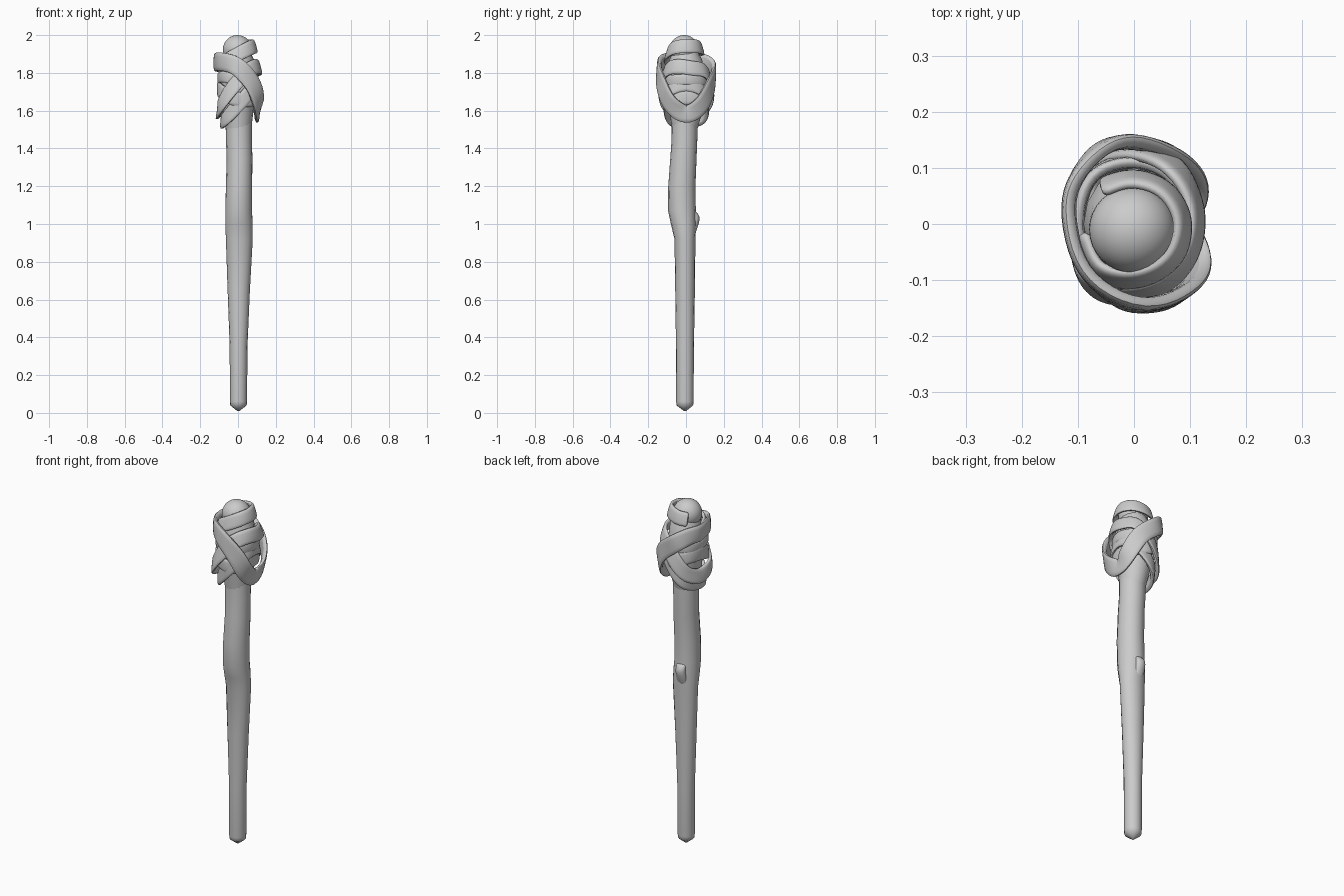
import bpy, bmesh, math
from mathutils import Vector

if "Cube" in bpy.data.objects:
    bpy.data.objects.remove(bpy.data.objects["Cube"])


def finish(name, bm, levels=0, angle=50):
    bmesh.ops.recalc_face_normals(bm, faces=bm.faces[:])
    me = bpy.data.meshes.new(name)
    bm.to_mesh(me)
    bm.free()
    ob = bpy.data.objects.new(name, me)
    bpy.context.collection.objects.link(ob)
    if levels:
        mod = ob.modifiers.new("Smooth", 'SUBSURF')
        mod.levels = mod.render_levels = levels
    bpy.context.view_layer.objects.active = ob
    ob.select_set(True)
    bpy.ops.object.shade_smooth_by_angle(angle=math.radians(angle))
    ob.select_set(False)
    return ob


def bridge(bm, rings, closed):
    n = len(rings[0])
    count = len(rings) if closed else len(rings) - 1
    for i in range(count):
        a, b = rings[i], rings[(i + 1) % len(rings)]
        for j in range(n):
            k = (j + 1) % n
            bm.faces.new((a[j], a[k], b[k], b[j]))
    if not closed:
        bm.faces.new(rings[0])
        bm.faces.new(rings[-1])


def lathe(name, sections, sides=16):
    """Stack of elliptical sections: z, x min, x max, y min, y max."""
    bm = bmesh.new()
    rings = []
    for z, x0, x1, y0, y1 in sections:
        ring = []
        for i in range(sides):
            a = 2 * math.pi * i / sides
            ring.append(bm.verts.new(((x0 + x1) / 2 + (x1 - x0) / 2 * math.cos(a),
                                      (y0 + y1) / 2 + (y1 - y0) / 2 * math.sin(a), z)))
        rings.append(ring)
    bridge(bm, rings, False)
    return finish(name, bm)


def strap(name, pts, width, thick=0.028, closed=True, flare=0.0, steps=3):
    """Flat ribbon swept along a smooth path around the head."""
    P = [Vector(p) for p in pts]
    n = len(P)
    get = (lambda i: P[i % n]) if closed else (lambda i: P[max(0, min(n - 1, i))])
    path = []
    for i in range(n if closed else n - 1):
        a, b, c, d = get(i - 1), get(i), get(i + 1), get(i + 2)
        for s in range(steps):
            t = s / steps
            path.append(0.5 * (2 * b + (c - a) * t + (2 * a - 5 * b + 4 * c - d) * t * t
                               + (3 * b - a - 3 * c + d) * t ** 3))
    if not closed:
        path.append(P[-1])
    m = len(path)
    bm = bmesh.new()
    rings = []
    for i, p in enumerate(path):
        nxt = path[(i + 1) % m] if closed else path[min(i + 1, m - 1)]
        prv = path[i - 1] if closed else path[max(i - 1, 0)]
        tan = (nxt - prv).normalized()
        out = Vector((p.x, p.y, 0))
        out = (out - tan * out.dot(tan)).normalized()
        side = tan.cross(out).normalized()
        if side.z < 0:
            side = -side
        w, h = width / 2, thick / 2
        prof = [(-w, -h), (-w, h * .6), (-w * .75, h), (w * .75, h), (w, h * .6), (w, -h)]
        rings.append([bm.verts.new(p + side * u + out * (v - flare * u)) for u, v in prof])
    bridge(bm, rings, closed)
    return finish(name, bm, 1, 60)


# Wooden shaft with pointed foot and a bend at mid height
lathe("shaft", [
    (0.01, -.004, .008, -.011, .001), (0.04, -.041, .046, -.05, .038),
    (0.06, -.043, .048, -.052, .04), (0.35, -.044, .05, -.053, .042),
    (0.65, -.055, .063, -.057, .047), (0.92, -.064, .078, -.061, .05),
    (1.0, -.067, .078, -.08, .054), (1.07, -.067, .074, -.095, .052),
    (1.2, -.064, .075, -.094, .05), (1.35, -.06, .076, -.083, .056),
    (1.45, -.064, .074, -.076, .06), (1.56, -.066, .074, -.075, .062)])

# Broken twig stub on the back of the shaft
bm = bmesh.new()
stub = [(.92, .022, .035, .02), (.98, .037, .034, .024), (1.03, .053, .03, .026),
        (1.055, .045, .03, .02), (1.075, .03, .03, .015)]
rings = [[bm.verts.new((r * math.cos(a), y + ry * math.sin(a), z))
          for a in [2 * math.pi * i / 10 for i in range(10)]] for z, y, r, ry in stub]
bridge(bm, rings, False)
finish("twig_stub", bm, 1)

# Swollen core behind the straps
lathe("head_core", [
    (1.5, -.064, .07, -.074, .06), (1.6, -.08, .082, -.088, .088),
    (1.7, -.09, .09, -.1, .1), (1.8, -.09, .09, -.1, .1),
    (1.87, -.08, .085, -.088, .085), (1.92, -.06, .06, -.065, .06)])

# Orb set in the top
bm = bmesh.new()
bmesh.ops.create_uvsphere(bm, u_segments=32, v_segments=20, radius=0.077)
bmesh.ops.translate(bm, verts=bm.verts[:], vec=(-.003, -.01, 1.923))
finish("orb", bm)

# Straps woven around the head
strap("outer_strap", [
    (-.117, .03, 1.855), (-.09, -.08, 1.86), (-.005, -.142, 1.835), (.078, -.128, 1.74),
    (.108, -.085, 1.64), (.1, 0, 1.58), (.105, .08, 1.63), (.065, .128, 1.73),
    (-.03, .146, 1.81), (-.09, .1, 1.85)], .1, .028)
strap("crossing_strap", [
    (-.1, -.02, 1.595), (-.09, -.095, 1.63), (-.03, -.122, 1.72), (.05, -.105, 1.81),
    (.1, -.05, 1.835), (.108, .03, 1.825), (.07, .1, 1.81), (0, .13, 1.73),
    (-.06, .11, 1.64), (-.095, .05, 1.6)], .08, .025, flare=.25)
strap("lower_strap", [
    (-.082, -.02, 1.54), (-.062, -.078, 1.56), (.01, -.108, 1.64), (.07, -.085, 1.71),
    (.096, 0, 1.74), (.07, .085, 1.71), (0, .108, 1.63), (-.06, .08, 1.56)], .075, .025, flare=.1)
strap("middle_strap", [
    (-.1, 0, 1.72), (-.075, -.085, 1.69), (0, -.11, 1.66), (.07, -.08, 1.66),
    (.088, 0, 1.67), (.07, .08, 1.67), (0, .115, 1.69), (-.075, .085, 1.72)], .08, .025)
strap("left_strap", [
    (-.1, 0, 1.77), (-.075, -.085, 1.78), (0, -.11, 1.76), (.07, -.08, 1.76),
    (.1, 0, 1.765), (.07, .08, 1.76), (0, .11, 1.76), (-.075, .085, 1.77)], .06, .022)
strap("crown_strap", [
    (-.06, .063, 1.925), (-.005, .08, 1.93), (.055, .06, 1.94), (.086, .005, 1.942),
    (.07, -.06, 1.935), (.01, -.095, 1.905), (-.06, -.085, 1.87), (-.095, -.02, 1.85)],
    .075, .024, closed=False, flare=.28)
